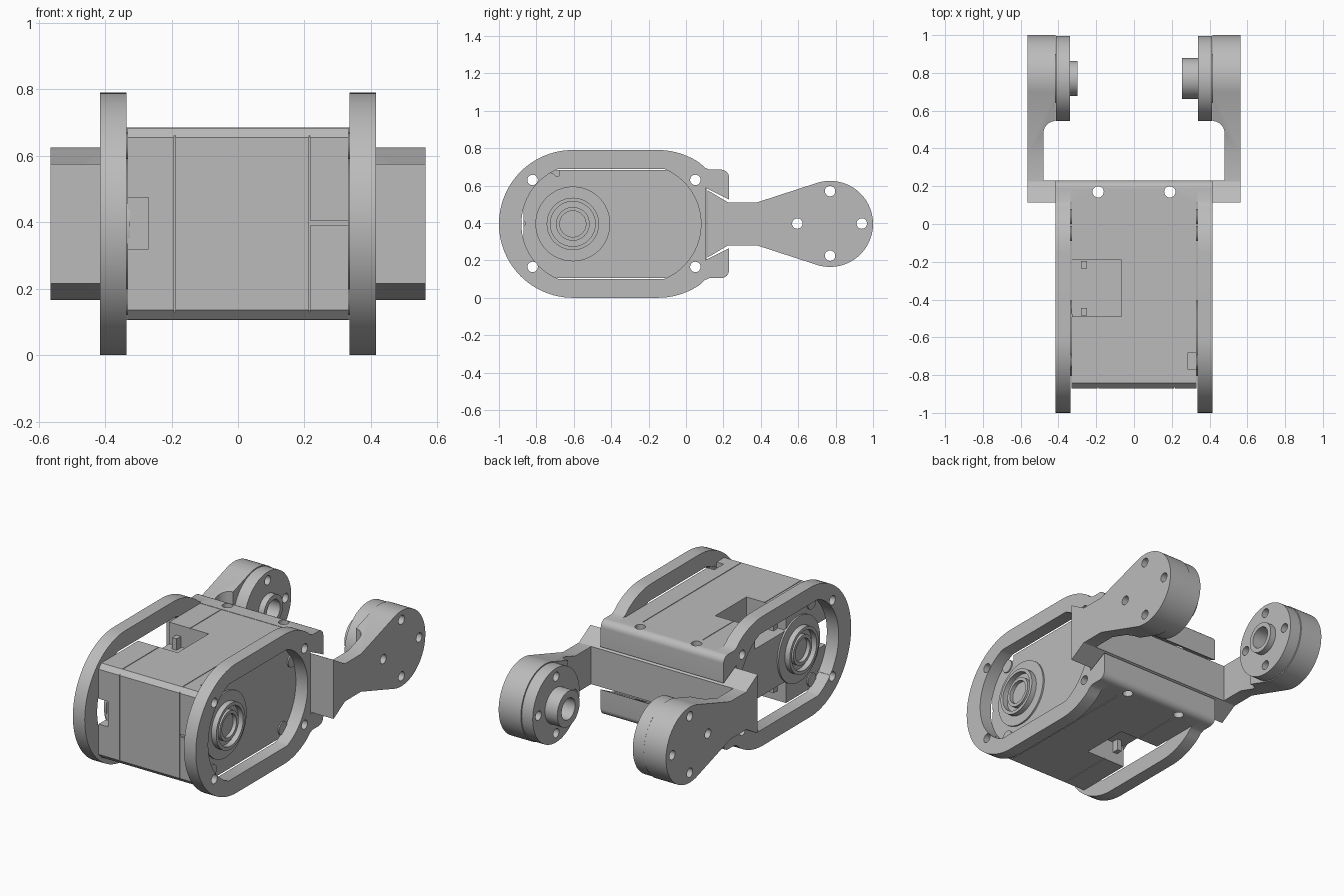
import bpy, bmesh, math
from mathutils import Vector

if "Cube" in bpy.data.objects:
    bpy.data.objects.remove(bpy.data.objects["Cube"])

grey = bpy.data.materials.new("plain_grey")
grey.diffuse_color = (0.5, 0.5, 0.5, 1)
grey.use_nodes = True
grey.node_tree.nodes["Principled BSDF"].inputs["Base Color"].default_value = grey.diffuse_color
ZC = 0.395   # height of the mid plane


def arc(cy, cz, r, a0, a1, n=24):
    return [(cy + r * math.cos(math.radians(a0 + (a1 - a0) * i / n)),
             cz + r * math.sin(math.radians(a0 + (a1 - a0) * i / n))) for i in range(n + 1)]


def flip(pts):
    # add the half mirrored about the mid plane
    return pts + [(y, 2 * ZC - z) for y, z in reversed(pts)]


def prism(name, pts, lo, hi, axis='x'):
    bm = bmesh.new()
    at = (lambda p, d: (d, p[0], p[1])) if axis == 'x' else (lambda p, d: (p[0], p[1], d))
    a = [bm.verts.new(at(p, lo)) for p in pts]
    b = [bm.verts.new(at(p, hi)) for p in pts]
    bm.faces.new(a)
    bm.faces.new(b)
    for i in range(len(a)):
        j = (i + 1) % len(a)
        bm.faces.new((a[i], a[j], b[j], b[i]))
    bmesh.ops.recalc_face_normals(bm, faces=bm.faces)
    me = bpy.data.meshes.new(name)
    bm.to_mesh(me)
    bm.free()
    ob = bpy.data.objects.new(name, me)
    bpy.context.collection.objects.link(ob)
    me.materials.append(grey)
    return ob


def disc(name, c, r, lo, hi, axis='x', n=48):
    if lo > hi:
        lo, hi = hi, lo
    return prism(name, arc(c[0], c[1], r, 0, 360, n)[:-1], lo, hi, axis)


def box(name, x0, x1, y0, y1, z0, z1):
    return prism(name, [(y0, z0), (y1, z0), (y1, z1), (y0, z1)], x0, x1)


def cut(ob, *cutters):
    bpy.context.view_layer.objects.active = ob
    for c in cutters:
        c.hide_render = True
        m = ob.modifiers.new("cut", 'BOOLEAN')
        m.operation = 'DIFFERENCE'
        m.solver = 'EXACT'
        m.object = c
        bpy.ops.object.modifier_apply(modifier=m.name)
        bpy.data.objects.remove(c, do_unlink=True)


SCREWS = [(-0.82, 0.63), (-0.82, 0.165), (0.05, 0.63), (0.05, 0.165)]
HORN = (-0.605, 0.395)
PAD = (0.77, 0.395)


def screw_cutters():
    return [disc("cutter", p, 0.028, -1, 1, n=20) for p in SCREWS]


# motor body with chamfered front edges
body = prism("motor_body", flip([(0.11, 0.683), (-0.843, 0.683), (-0.87, 0.655)]), -0.332, 0.332)
cut(body,
    box("cutter", -0.4, -0.065, -0.49, -0.19, 0.55, 0.8),      # top cable window
    box("cutter", -0.4, -0.065, -0.49, -0.19, 0.0, 0.24),      # bottom cable window
    box("cutter", -0.4, -0.27, -1.0, -0.80, 0.32, 0.475),      # front window
    box("cutter", 0.285, 0.4, -0.77, -0.68, 0.65, 0.8),        # small top slot
    box("cutter", 0.215, 0.4, -1.0, -0.862, 0.39, 0.405),      # front slot
    *screw_cutters())
for x in (-0.19, 0.215):                                       # case seams
    for z0, z1 in ((0.678, 0.8), (0.0, 0.112)):
        cut(body, box("cutter", x - 0.002, x + 0.002, -0.84, 0.2, z0, z1))
    cut(body, box("cutter", x - 0.002, x + 0.002, -1, -0.865, 0.0, 0.8))

# cable connector pins in the windows
for y in (-0.465, -0.215):
    for z0, z1 in ((0.54, 0.62), (0.17, 0.25)):
        box("connector_pin", -0.28, -0.25, y - 0.02, y + 0.02, z0, z1)

# side frames with a large opening and a dovetail notch at the back
outline = flip(arc(-0.605, ZC, 0.395, 180, 90) + arc(-0.15, ZC, 0.395, 90, 55, 10)
               + [(0.10, 0.696), (0.125, 0.685)] + arc(0.188, 0.643, 0.042, 90, 0, 8)
               + [(0.23, 0.525), (0.105, 0.588)])
opening = flip(arc(-0.5625, ZC, 0.3175, 180, 112) + arc(-0.2375, ZC, 0.3175, 68, 0))
seen = set()
opening = [p for p in opening
           if not ((round(p[0], 4), round(p[1], 4)) in seen or seen.add((round(p[0], 4), round(p[1], 4))))]
seen = set()
outline = [p for p in outline
           if not ((round(p[0], 4), round(p[1], 4)) in seen or seen.add((round(p[0], 4), round(p[1], 4))))]
for s, side in ((-1, "left"), (1, "right")):
    lo, hi = sorted((s * 0.335, s * 0.415))
    frame = prism(side + "_frame", outline, lo, hi)
    cut(frame, prism("cutter", opening, -1, 1), *screw_cutters())

    # output horn: base disc, bearing tube and inner sleeve
    disc(side + "_horn_base", HORN, 0.2, s * 0.325, s * 0.342)
    for name, r_out, r_in, x in (("bearing", 0.14, 0.12, 0.375), ("sleeve", 0.09, 0.07, 0.365)):
        ring = disc(side + "_horn_" + name, HORN, r_out, s * 0.34, s * x)
        cut(ring, disc("cutter", HORN, r_in, -1, 1))

    # body screws showing inside the opening
    for p in ((-0.73, 0.63), (-0.73, 0.16), (-0.05, 0.16), (0.04, 0.54)):
        head = disc(side + "_body_screw", p, 0.04, s * 0.33, s * 0.34, n=20)

# rails that hold the bracket, with vertical bolt holes
rail = [(0.11, 0.685)] + arc(0.188, 0.643, 0.042, 90, 0, 8) + [(0.23, 0.525), (0.11, 0.585)]
for name, pts in (("upper_rail", rail), ("lower_rail", [(y, 2 * ZC - z) for y, z in rail])):
    ob = prism(name, pts, -0.335, 0.335)
    cut(ob, *[disc("cutter", (x, 0.17), 0.03, -1, 2, 'z', 20) for x in (-0.19, 0.19)])

# fork bracket: dovetail base and two arms in one profile, hollowed between the arms
fork_profile = flip([(0.115, 0.575), (0.225, 0.51), (0.38, 0.51)] + arc(*PAD, 0.23, 108, 0, 36))
pts = []
for p in fork_profile:
    if not pts or (Vector(p) - Vector(pts[-1])).length > 1e-4:
        pts.append(p)
fork = prism("fork_bracket", pts, -0.565, 0.565)
half = [(0.48, 0.23)] + arc(0.415, 0.48, 0.065, 0, 90, 10) + [(0.415, 1.2)]
hollow = prism("cutter", half + [(-x, y) for x, y in reversed(half)], -0.5, 1.5, 'z')
BOLTS = [(0.77, 0.57), (0.77, 0.225), (0.94, 0.397), (0.595, 0.397)]


def bolt_cutters():
    return [disc("cutter", p, 0.028, -1, 1, n=20) for p in BOLTS]


cut(fork, hollow, *bolt_cutters(),
    *[disc("cutter", (x, 0.17), 0.03, -1, 2, 'z', 20) for x in (-0.19, 0.19)])

# pivot pads and hollow bosses inside the fork tips
for s, side, r, tip in ((-1, "left", 0.093, 0.30), (1, "right", 0.108, 0.255)):
    pad = disc(side + "_pivot_pad", PAD, 0.226, s * 0.338, s * 0.412, n=64)
    cut(pad, *bolt_cutters(), disc("cutter", PAD, 0.065, s * 0.2, s * 0.40))
    disc(side + "_pad_spacer", PAD, 0.13, s * 0.408, s * 0.418)
    boss = disc(side + "_boss", PAD, r, s * tip, s * 0.345)
    cut(boss, disc("cutter", PAD, 0.065, -1, 1))

# smooth curved walls, keep edges sharp
bpy.ops.object.select_all(action='DESELECT')
for ob in bpy.context.collection.objects:
    ob.select_set(True)
    bpy.context.view_layer.objects.active = ob
bpy.ops.object.shade_smooth_by_angle(angle=math.radians(25))
